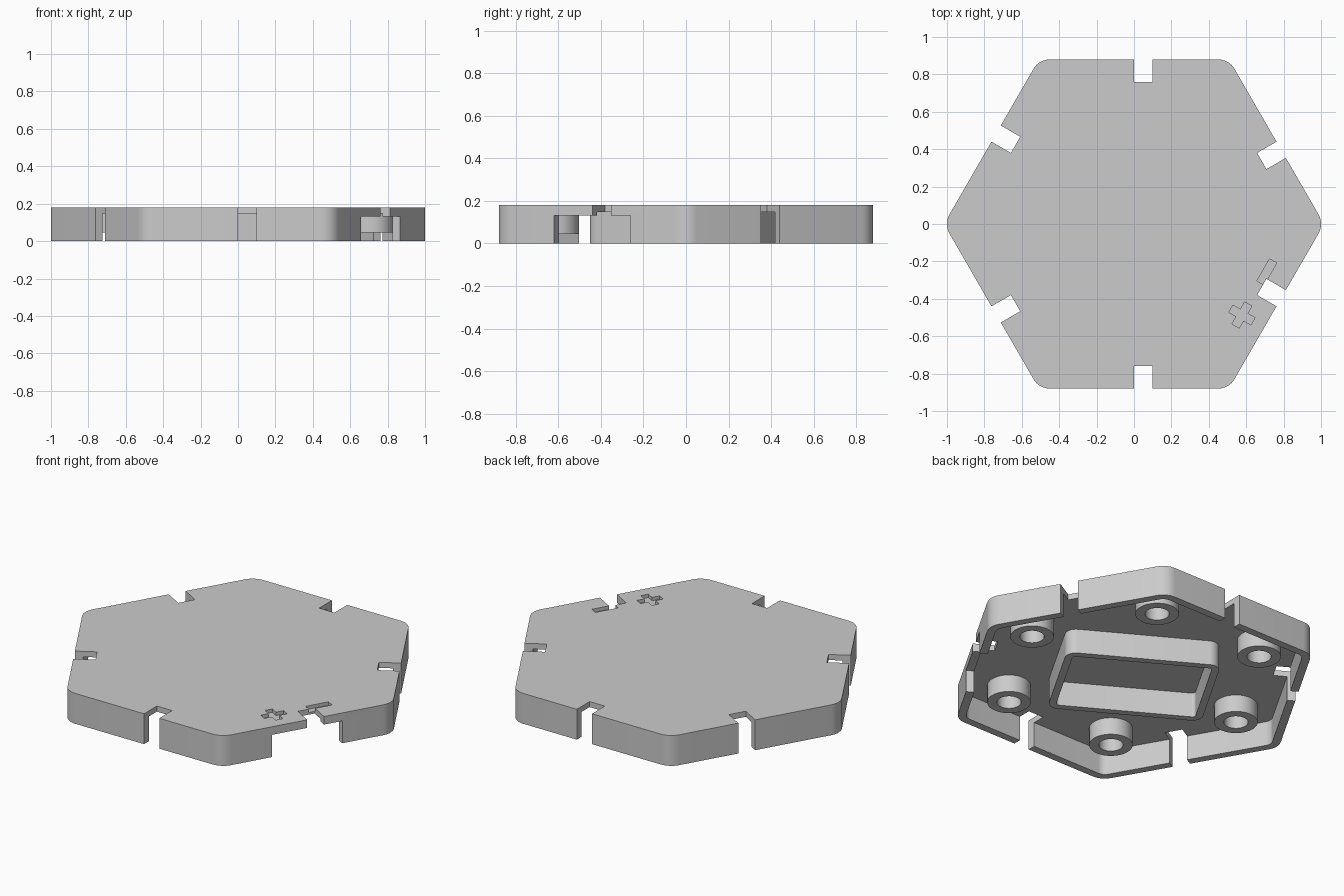
import bpy, bmesh
from math import cos, sin, pi, radians, copysign
from mathutils import Vector

cube = bpy.data.objects.get("Cube")
if cube:
    bpy.data.objects.remove(cube, do_unlink=True)

HEIGHT, CEILING, APOTHEM, WALL = 0.18, 0.147, 0.88, 0.045

grey = bpy.data.materials.new("plain grey")
grey.use_nodes = True
grey.diffuse_color = (0.6, 0.6, 0.6, 1)
grey.node_tree.nodes["Principled BSDF"].inputs["Base Color"].default_value = (0.6, 0.6, 0.6, 1)


def to_object(name, bm):
    bmesh.ops.recalc_face_normals(bm, faces=bm.faces)
    mesh = bpy.data.meshes.new(name)
    bm.to_mesh(mesh)
    bm.free()
    mesh.materials.append(grey)
    obj = bpy.data.objects.new(name, mesh)
    bpy.context.collection.objects.link(obj)
    return obj


def prism(name, outline, z0, z1):
    bm = bmesh.new()
    base = bm.faces.new([bm.verts.new((p.x, p.y, z0)) for p in outline])
    top = bmesh.ops.extrude_face_region(bm, geom=[base])["geom"]
    verts = [g for g in top if isinstance(g, bmesh.types.BMVert)]
    bmesh.ops.translate(bm, verts=verts, vec=(0, 0, z1 - z0))
    return to_object(name, bm)


def tube(name, outer, inner, z0, z1):
    bm = bmesh.new()
    loops = [[bm.verts.new((p.x, p.y, z)) for p in line]
             for line, z in ((outer, z0), (outer, z1), (inner, z1), (inner, z0))]
    n = len(outer)
    for k in range(4):
        a, b = loops[k], loops[(k + 1) % 4]
        for i in range(n):
            j = (i + 1) % n
            bm.faces.new((a[i], a[j], b[j], b[i]))
    return to_object(name, bm)


def rounded(centres, radius, steps=8):
    """Outline with one arc per (centre, heading) pair."""
    half = pi / len(centres)
    return [c + radius * Vector((cos(a), sin(a)))
            for c, heading in centres
            for a in (heading - half + 2 * half * i / steps for i in range(steps + 1))]


def hexagon(apothem, radius):
    reach = (apothem - radius) / cos(pi / 6)
    return rounded([(reach * Vector((cos(k * pi / 3), sin(k * pi / 3))), k * pi / 3)
                    for k in range(6)], radius)


def circle(centre, radius, sides=40):
    return [centre + radius * Vector((cos(2 * pi * i / sides), sin(2 * pi * i / sides)))
            for i in range(sides)]


def edge_axes(degrees):
    """Outward direction of a side, and the direction along it towards +x."""
    a = radians(degrees)
    n = Vector((cos(a), sin(a)))
    return n, Vector((-n.y, n.x)) * copysign(1, -n.y)


def side_rect(degrees, n0, n1, t0, t1):
    n, t = edge_axes(degrees)
    return [n * u + t * v for u, v in ((n0, t0), (n1, t0), (n1, t1), (n0, t1))]


def smooth(obj):
    bpy.ops.object.select_all(action="DESELECT")
    obj.select_set(True)
    bpy.context.view_layer.objects.active = obj
    bpy.ops.object.shade_smooth_by_angle(angle=radians(30))


def cut(target, cutter):
    mod = target.modifiers.new("cut", "BOOLEAN")
    mod.operation, mod.solver, mod.object = "DIFFERENCE", "EXACT", cutter
    bpy.context.view_layer.objects.active = target
    bpy.ops.object.modifier_apply(modifier=mod.name)
    bpy.data.objects.remove(cutter, do_unlink=True)


# Hollow six-sided shell, open underneath
shell = prism("tile_shell", hexagon(APOTHEM, 0.1), 0, HEIGHT)
cut(shell, prism("cavity", hexagon(APOTHEM - WALL, 0.1 - WALL), -0.1, CEILING))

# Notch through every side
for k in range(6):
    cut(shell, prism("notch", side_rect(30 + 60 * k, 0.76, 1.1, 0, 0.1), -0.2, 0.4))

# Wide doorway under the front left side
cut(shell, prism("doorway", side_rect(-30, 0.8, 1.1, -0.208, 0.208), -0.3, 0.132))

# Engraved plus and minus marks
MARK_N, MARK_T, LONG, THIN = 0.743, 0.133, 0.068, 0.022
for t, half_n, half_t in ((MARK_T, THIN, LONG), (-MARK_T, THIN, LONG), (-MARK_T, LONG, THIN)):
    cut(shell, prism("mark", side_rect(-30, MARK_N - half_n, MARK_N + half_n,
                                       t - half_t, t + half_t), HEIGHT - 0.02, 0.3))
smooth(shell)

# Rectangular battery holder frame under the top plate
n, t = edge_axes(-30)


def frame_outline(half_n, half_t, radius):
    quads = ((1, 1), (-1, 1), (-1, -1), (1, -1))
    return rounded([(n * i * (half_n - radius) + t * j * (half_t - radius),
                     radians(-30 + 45 + 90 * k)) for k, (i, j) in enumerate(quads)], radius)


smooth(tube("holder_frame", frame_outline(0.42, 0.305, 0.06),
            frame_outline(0.38, 0.265, 0.02), 0, 0.155))

# Hollow magnet posts near the corners
for k in range(6):
    centre = 0.715 * Vector((cos(k * pi / 3), sin(k * pi / 3)))
    smooth(tube(f"post_{k + 1}", circle(centre, 0.117), circle(centre, 0.065), 0.045, 0.155))
